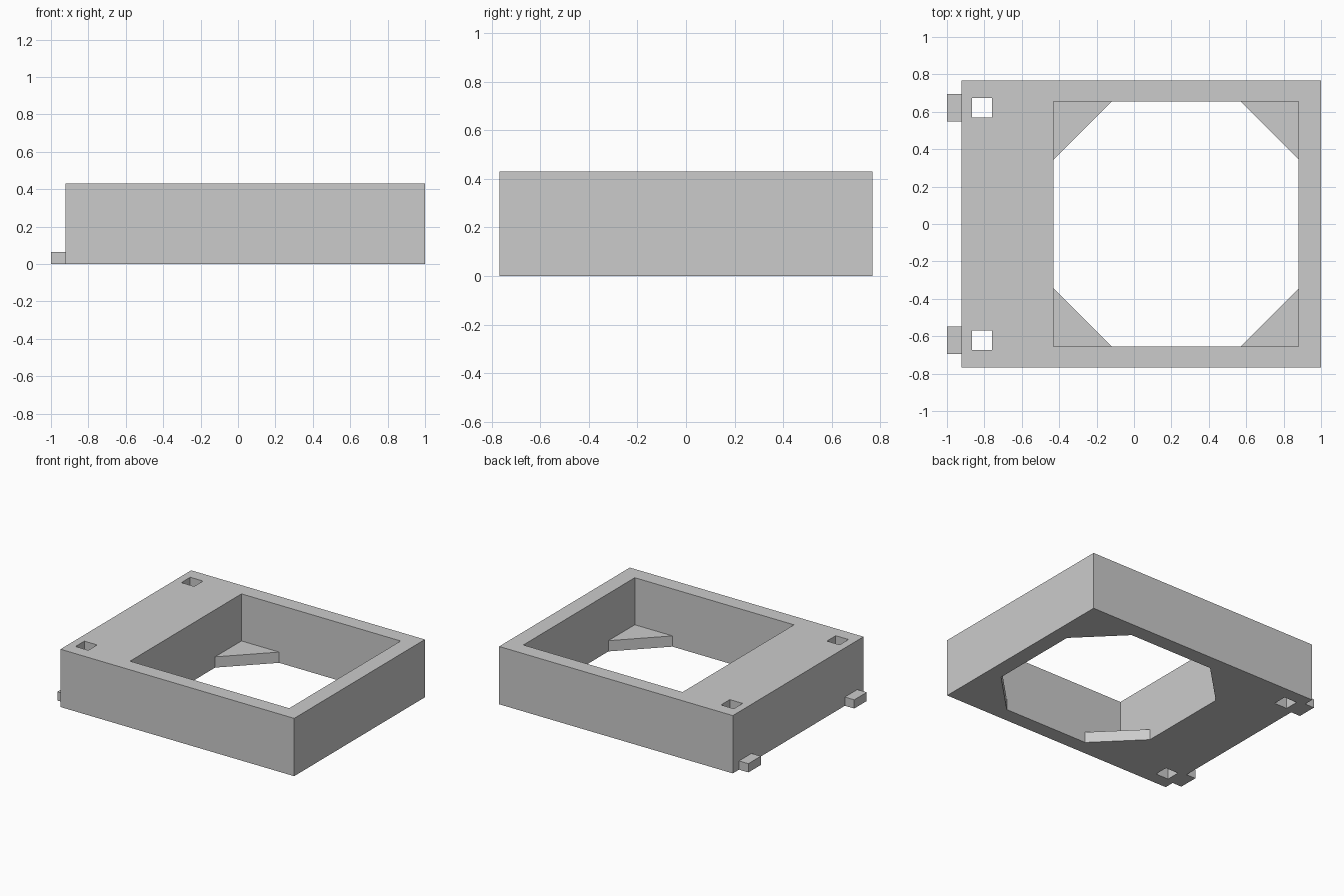
import bpy
import bmesh

if "Cube" in bpy.data.objects:
    bpy.data.objects.remove(bpy.data.objects["Cube"], do_unlink=True)

HEIGHT = 0.43
WIN_X0, WIN_X1, WIN_Y = -0.43, 0.88, 0.655

grey = bpy.data.materials.new("plain_grey")
grey.use_nodes = True
grey.diffuse_color = (0.6, 0.6, 0.6, 1)
grey.node_tree.nodes["Principled BSDF"].inputs["Base Color"].default_value = (0.6, 0.6, 0.6, 1)


def prism(name, outline, z0, z1):
    """Extrude a flat outline from z0 up to z1."""
    bm = bmesh.new()
    base = bm.faces.new([bm.verts.new((x, y, z0)) for x, y in outline])
    top = bmesh.ops.extrude_face_region(bm, geom=[base])["geom"]
    verts = [v for v in top if isinstance(v, bmesh.types.BMVert)]
    bmesh.ops.translate(bm, verts=verts, vec=(0, 0, z1 - z0))
    bmesh.ops.recalc_face_normals(bm, faces=bm.faces)
    mesh = bpy.data.meshes.new(name)
    bm.to_mesh(mesh)
    bm.free()
    mesh.materials.append(grey)
    obj = bpy.data.objects.new(name, mesh)
    bpy.context.collection.objects.link(obj)
    return obj


def box(name, x0, x1, y0, y1, z0, z1):
    return prism(name, [(x0, y0), (x1, y0), (x1, y1), (x0, y1)], z0, z1)


def cut(target, cutter):
    """Subtract the cutter, then discard it."""
    mod = target.modifiers.new("cut", "BOOLEAN")
    mod.operation = "DIFFERENCE"
    mod.solver = "EXACT"
    mod.object = cutter
    bpy.context.view_layer.objects.active = target
    bpy.ops.object.modifier_apply(modifier=mod.name)
    bpy.data.objects.remove(cutter, do_unlink=True)


# Block with the large square window
body = box("body", -0.923, 1, -0.768, 0.768, 0, HEIGHT)
cut(body, box("window_cutter", WIN_X0, WIN_X1, -WIN_Y, WIN_Y, -0.1, HEIGHT + 0.1))

# Small through holes and side tabs, front and back
for side, s in (("front", -1), ("back", 1)):
    hole_y, tab_y = s * 0.622, s * 0.622
    cut(body, box("hole_cutter", -0.865, -0.76, hole_y - 0.052, hole_y + 0.052,
                  -0.1, HEIGHT + 0.1))
    box(side + "_tab", -1, -0.923, tab_y - 0.073, tab_y + 0.073, 0, 0.065)

    # Triangular ledges in the bottom corners of the window
    for end, x, d in (("right", WIN_X0, 1), ("left", WIN_X1, -1)):
        y = s * WIN_Y
        leg = 0.31
        prism(side + "_" + end + "_corner_ledge",
              [(x, y), (x + d * leg, y), (x, y - s * leg)], 0, 0.08)
